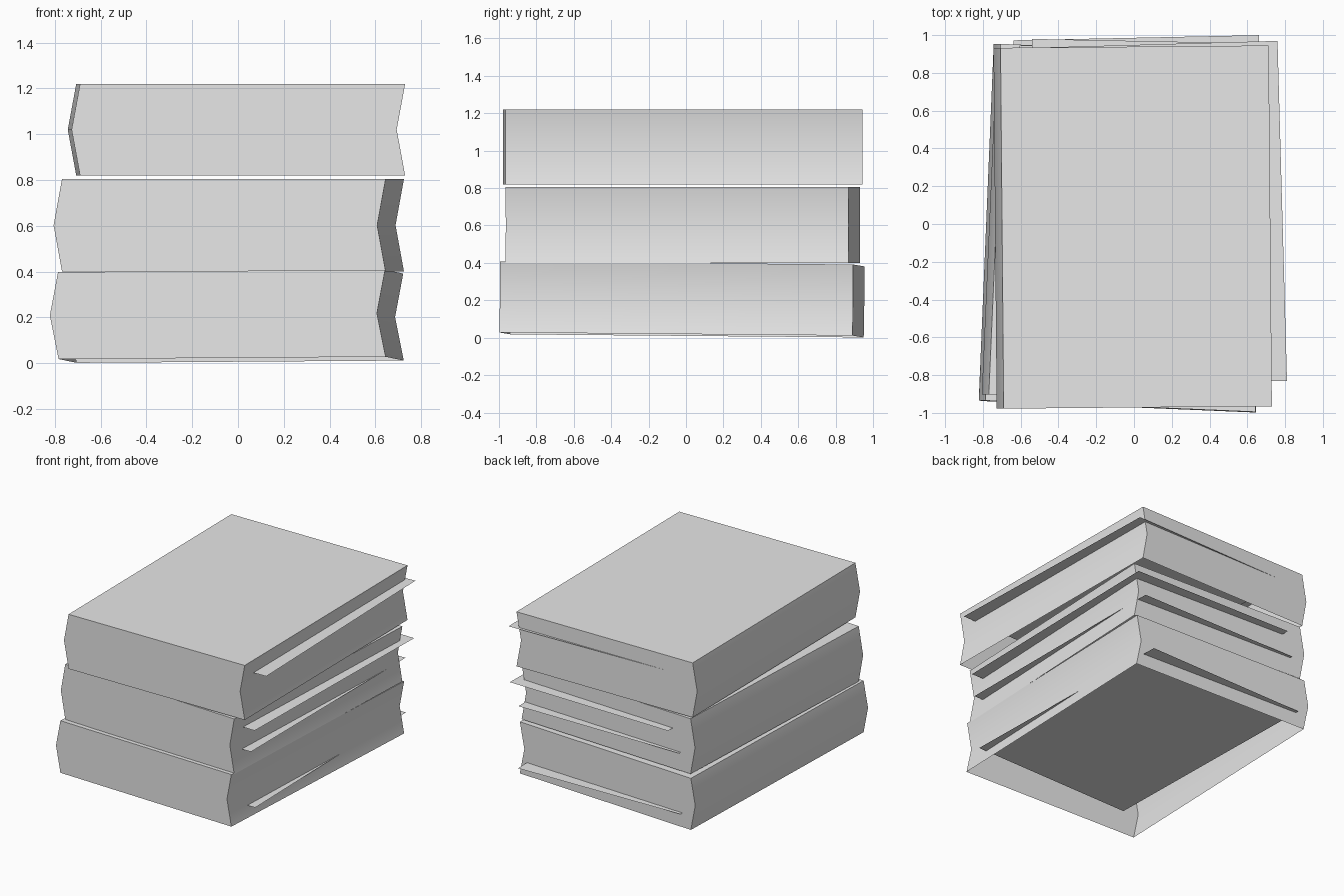
import bpy
import bmesh
from math import radians

cube = bpy.data.objects.get("Cube")
if cube:
    bpy.data.objects.remove(cube, do_unlink=True)

GREY = (0.8, 0.8, 0.8, 1.0)
paper = bpy.data.materials.new("plain_grey")
paper.use_nodes = True
paper.diffuse_color = GREY
paper.node_tree.nodes["Principled BSDF"].inputs["Base Color"].default_value = GREY


def finish(bm, name, corner, turn, tilt=(0, 0)):
    """Place a mesh by its front corner on the +x side."""
    bmesh.ops.recalc_face_normals(bm, faces=bm.faces)
    mesh = bpy.data.meshes.new(name)
    bm.to_mesh(mesh)
    bm.free()
    mesh.materials.append(paper)
    ob = bpy.data.objects.new(name, mesh)
    bpy.context.collection.objects.link(ob)
    ob.location = corner
    ob.rotation_euler = (radians(tilt[0]), radians(tilt[1]), radians(turn))
    bpy.ops.object.select_all(action='DESELECT')
    bpy.context.view_layer.objects.active = ob
    ob.select_set(True)
    bpy.ops.object.shade_smooth_by_angle(angle=radians(30))


def book(name, corner, turn, width, length, height, tilt=(0, 0)):
    """Open-bottomed shell with a bulging spine and a hollowed fore-edge."""
    bm = bmesh.new()
    bulge = 0.037
    profile = [(-width, 0), (-width - bulge, height / 2), (-width, height),
               (0, height), (-bulge, height / 2), (0, 0)]
    front = [bm.verts.new((x, 0, z)) for x, z in profile]
    back = [bm.verts.new((x, length, z)) for x, z in profile]
    bm.faces.new(front)
    bm.faces.new(back[::-1])
    for i in range(len(profile) - 1):
        bm.faces.new((front[i], back[i], back[i + 1], front[i + 1]))
    finish(bm, name, corner, turn, tilt)


def sheet(name, corner, turn, width=1.30, length=1.80):
    """Loose page that slips out past the fore-edge and the back."""
    bm = bmesh.new()
    bm.faces.new([bm.verts.new((x, y, 0)) for x, y in
                  ((-width, 0), (0, 0), (0, length), (-width, length))])
    finish(bm, name, corner, turn)


# Stacked books
book("bottom_book", (0.645, -0.998, 0.028), -2.4, 1.43, 1.89, 0.38, (-0.5, -0.4))
book("middle_book", (0.645, -0.965, 0.40), -2.5, 1.415, 1.835, 0.405)
book("top_book", (0.73, -0.965, 0.82), 0.5, 1.42, 1.91, 0.40)

# Loose pages
sheet("bottom_page", (0.70, -0.80, 0.107), 1.2)
sheet("middle_lower_page", (0.70, -0.85, 0.535), 0.2)
sheet("middle_upper_page", (0.726, -0.845, 0.695), -1.1)
sheet("top_page", (0.81, -0.83, 1.11), 1.6)
